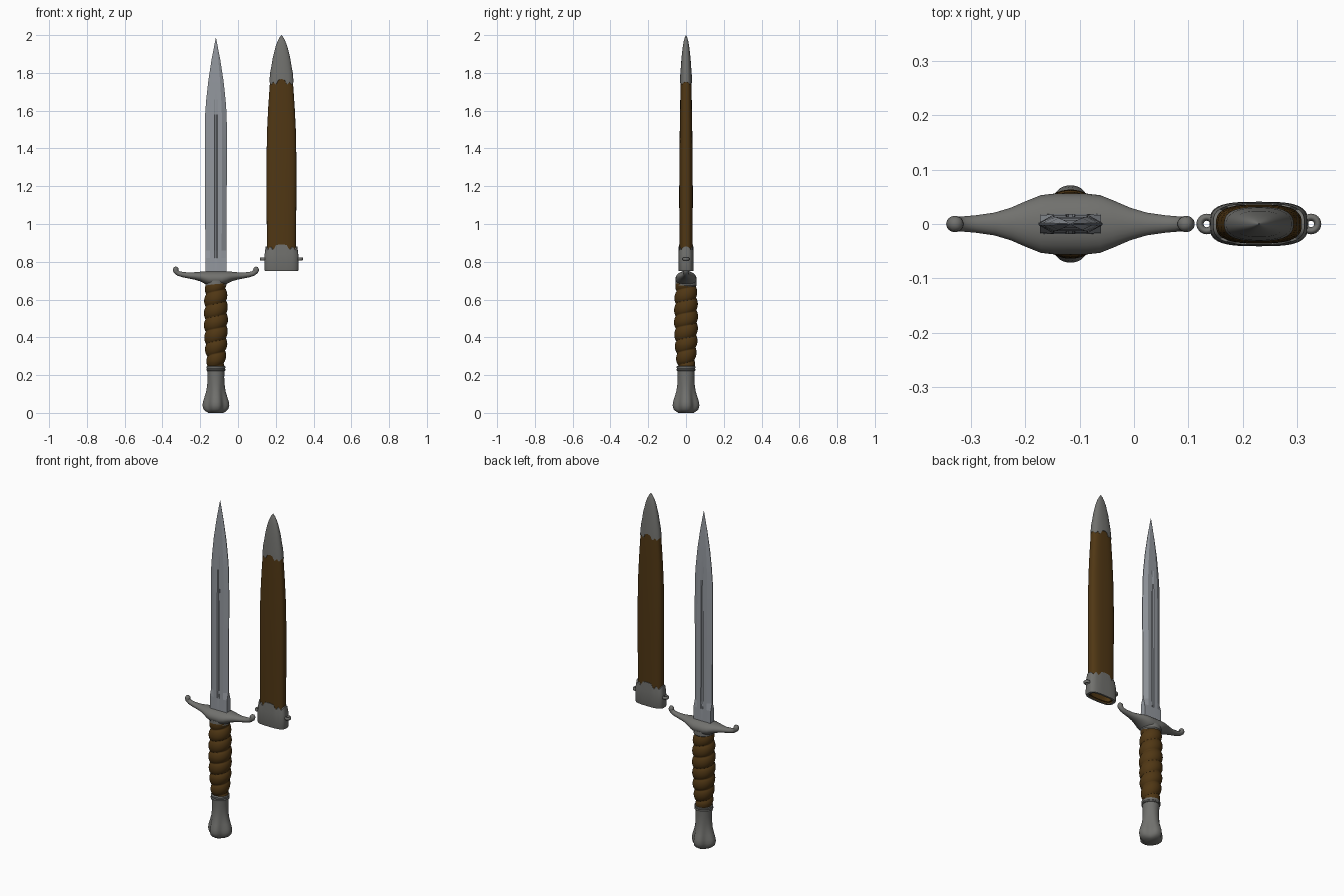
import bpy, bmesh, math
from mathutils import Vector

if "Cube" in bpy.data.objects:
    bpy.data.objects.remove(bpy.data.objects["Cube"])

PI = math.pi
DX, SX = -0.117, 0.230      # dagger and sheath axes


def material(name, rgb):
    m = bpy.data.materials.new(name)
    m.diffuse_color = (*rgb, 1)
    m.use_nodes = True
    m.node_tree.nodes["Principled BSDF"].inputs["Base Color"].default_value = m.diffuse_color
    return m


BLADE = material("polished steel", (0.29, 0.31, 0.34))
STEEL = material("dull steel", (0.165, 0.165, 0.155))
LEATHER = material("brown leather", (0.080, 0.038, 0.007))


def loft(name, rings, mat, angle=40, caps=(True, True)):
    """Skin a list of equal-length point rings."""
    bm = bmesh.new()
    vs = [[bm.verts.new(p) for p in r] for r in rings]
    n = len(vs[0])
    for a, b in zip(vs, vs[1:]):
        for i in range(n):
            j = (i + 1) % n
            bm.faces.new((a[i], a[j], b[j], b[i]))
    if caps[0]:
        bm.faces.new(vs[0][::-1])
    if caps[1]:
        bm.faces.new(vs[-1])
    bmesh.ops.remove_doubles(bm, verts=bm.verts, dist=1e-5)
    bmesh.ops.recalc_face_normals(bm, faces=bm.faces)
    me = bpy.data.meshes.new(name)
    bm.to_mesh(me)
    bm.free()
    me.materials.append(mat)
    ob = bpy.data.objects.new(name, me)
    bpy.context.collection.objects.link(ob)
    bpy.ops.object.select_all(action='DESELECT')
    ob.select_set(True)
    bpy.context.view_layer.objects.active = ob
    bpy.ops.object.shade_smooth_by_angle(angle=math.radians(angle))
    return ob


def interp(table, z):
    """Smoothly blended lookup in (z, value...) rows."""
    if z <= table[0][0]:
        return table[0][1:]
    for a, b in zip(table, table[1:]):
        if z <= b[0]:
            t = (z - a[0]) / (b[0] - a[0])
            return [p + (q - p) * t for p, q in zip(a[1:], b[1:])]
    return table[-1][1:]


def oval(cx, z, a, b, e=2.0, n=48, dz=None):
    """Superellipse ring; dz(angle) shifts the height along the rim."""
    pts = []
    for i in range(n):
        t = 2 * PI * i / n
        c, s = math.cos(t), math.sin(t)
        x = math.copysign(abs(c) ** (2 / e), c) * a
        y = math.copysign(abs(s) ** (2 / e), s) * b
        pts.append((cx + x, y, z + (dz(t) if dz else 0)))
    return pts


# blade: bevelled section with a narrow fuller on both faces
def blade_ring(z, w, edge, t, groove):
    half = [(w, edge), (w * 0.55, t), (w * 0.14, t), (w * 0.07, t - groove)]
    top = half + [(-x, y) for x, y in reversed(half)]
    return [(DX + x, y, z) for x, y in top + [(x, -y) for x, y in reversed(top)]]


loft("blade", [blade_ring(*r) for r in (
    (0.72, 0.056, 0.018, 0.019, 0), (0.82, 0.056, 0.016, 0.018, 0),
    (0.86, 0.056, 0.004, 0.018, 0.006), (1.15, 0.057, 0.002, 0.017, 0.006),
    (1.40, 0.059, 0.002, 0.016, 0.006), (1.58, 0.057, 0.002, 0.014, 0.005),
    (1.66, 0.051, 0.002, 0.013, 0), (1.76, 0.040, 0.002, 0.011, 0),
    (1.87, 0.023, 0.001, 0.007, 0), (1.985, 0.0008, 0.0003, 0.0006, 0))],
    BLADE, 12)

# cross guard: (distance, height, half depth, half thickness, tilt)
arm = [(0.030, 0.711, 0.056, 0.040, 0), (0.055, 0.716, 0.053, 0.034, 2),
       (0.080, 0.722, 0.043, 0.026, 6), (0.110, 0.725, 0.030, 0.020, 6),
       (0.140, 0.727, 0.021, 0.016, 6), (0.175, 0.732, 0.016, 0.014, 12),
       (0.198, 0.738, 0.014, 0.013, 30), (0.211, 0.749, 0.014, 0.014, 60),
       (0.213, 0.758, 0.015, 0.016, 85), (0.210, 0.767, 0.013, 0.013, 110),
       (0.206, 0.772, 0.006, 0.006, 120)]


def guard_ring(d, z, hy, hn, tilt, side):
    a, pts = math.radians(tilt), []
    for i in range(24):
        t = 2 * PI * i / 24
        y, h = hy * math.cos(t), hn * math.sin(t)
        pts.append((DX + side * (d - h * math.sin(a)), y, z + h * math.cos(a)))
    return pts


loft("cross_guard", [guard_ring(*r, -1) for r in reversed(arm)] +
     [guard_ring(*r, 1) for r in arm], STEEL, 50)
loft("guard_collar", [oval(DX, z, r, r) for z, r in
     ((0.668, 0.050), (0.675, 0.056), (0.70, 0.056))], STEEL)

# grip: swelling handle with spiral grooves
GRIP = [(0.235, 0.044), (0.27, 0.051), (0.36, 0.060), (0.48, 0.064),
        (0.60, 0.062), (0.685, 0.056)]
rings = []
for k in range(111):
    z = 0.237 + 0.448 * k / 110
    r, = interp(GRIP, z)
    ring = []
    for i in range(48):
        t = 2 * PI * i / 48
        bulge = abs(math.sin(PI * (z / 0.066 - t / (2 * PI)))) ** 0.6
        q = r - 0.011 * (1 - bulge)
        ring.append((DX + q * math.cos(t), q * math.sin(t), z))
    rings.append(ring)
loft("spiral_grip", rings, LEATHER, 60)

# pommel: collar beads, narrow neck and four flared lobes
POMMEL = [(0.008, 0.040, 0.10), (0.010, 0.056, 0.16), (0.020, 0.066, 0.20),
          (0.040, 0.071, 0.22), (0.060, 0.068, 0.22), (0.085, 0.060, 0.18),
          (0.115, 0.051, 0.12), (0.150, 0.046, 0.05), (0.190, 0.044, 0),
          (0.222, 0.046, 0), (0.224, 0.050, 0), (0.230, 0.051, 0),
          (0.234, 0.047, 0), (0.238, 0.050, 0), (0.246, 0.050, 0),
          (0.249, 0.044, 0)]
rings = []
for z, r, groove in POMMEL:
    ring = []
    for i in range(64):
        t = 2 * PI * i / 64
        q = r * (1 - groove * abs(math.sin(2 * t)) ** 3)
        zz = 0.0 if z == 0.008 else z
        ring.append((DX + q * math.cos(t), q * math.sin(t), zz))
    rings.append(ring)
loft("pommel", rings, STEEL, 45)

# sheath: hollow leather body, outer profile (z, half width, half depth)
BODY = [(0.76, 0.078, 0.034), (0.90, 0.077, 0.035), (1.15, 0.079, 0.036),
        (1.35, 0.079, 0.035), (1.50, 0.076, 0.033), (1.62, 0.070, 0.031),
        (1.75, 0.061, 0.029), (1.80, 0.057, 0.027), (1.88, 0.044, 0.022),
        (1.94, 0.029, 0.015), (1.98, 0.014, 0.008), (2.0, 0.001, 0.001)]
inner = [oval(SX, z, a - 0.012, b - 0.012, 2.8) for z, a, b in BODY[6::-1]]
outer = [oval(SX, z, a, b, 2.8) for z, a, b in BODY[:8]]
loft("sheath_body", inner + outer, LEATHER, 40)


def teeth(depth, peak):
    """Zigzag rim with a taller point in the middle of each broad face."""
    def dz(t):
        c = abs(math.cos(t))
        return peak * max(0, 1 - c / 0.28) + depth * abs((c * 2.5 + 0.5) % 1 * 2 - 1)
    return dz


# sheath tip fitting
rim = teeth(0.014, 0.030)
tip = [oval(SX, 1.738, 0.0605, 0.0280, 2.6, 96, rim),
       oval(SX, 1.738, 0.0640, 0.0315, 2.6, 96, rim)]
for z, grow in ((1.80, 0.003), (1.84, 0.002), (1.88, 0.002), (1.91, 0.002),
                (1.94, 0.002), (1.965, 0.002), (1.985, 0.001), (1.995, 0), (2.0, 0)):
    a, b = interp(BODY, z)
    tip.append(oval(SX, z, a + grow, b + grow, 2.4, 96))
loft("sheath_tip", tip, STEEL, 40, (False, True))

# sheath throat fitting, open at the bottom
rim = teeth(0.018, 0.030)
loft("sheath_throat", [
    oval(SX, 0.800, 0.066, 0.022, 3.2, 96), oval(SX, 0.752, 0.074, 0.028, 3.2, 96),
    oval(SX, 0.752, 0.088, 0.039, 3.2, 96), oval(SX, 0.758, 0.091, 0.041, 3.2, 96),
    oval(SX, 0.840, 0.089, 0.040, 3.2, 96), oval(SX, 0.862, 0.084, 0.038, 3.0, 96, rim),
    oval(SX, 0.862, 0.076, 0.034, 3.0, 96, rim)], STEEL, 40, (False, False))
loft("sheath_lining", [oval(SX, z, a, b, 3.2) for z, a, b in
     ((0.753, 0.0735, 0.0275), (0.801, 0.0655, 0.0215), (0.82, 0.064, 0.020))],
     LEATHER, 40, (False, False))

# carrying loops on both sides of the throat
for side, label in ((-1, "left"), (1, "right")):
    bpy.ops.mesh.primitive_torus_add(
        location=(SX + side * 0.096, 0, 0.815), major_radius=0.0125,
        minor_radius=0.0065, major_segments=24, minor_segments=10)
    ob = bpy.context.object
    ob.name = label + "_loop"
    ob.scale.z = 1.4
    ob.data.materials.append(STEEL)
    bpy.ops.object.shade_smooth()
